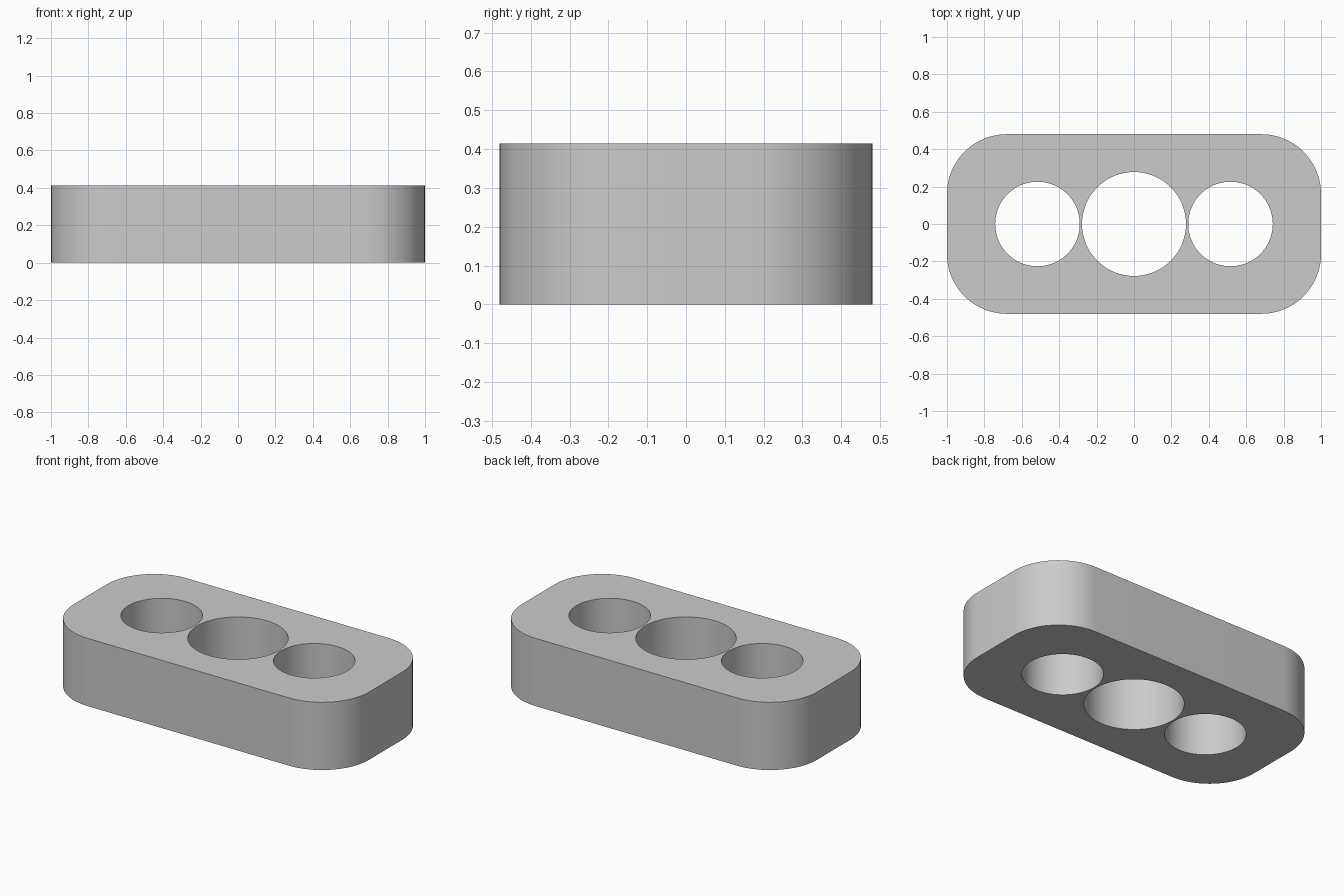
import bpy, bmesh, math
from mathutils import Vector

cube = bpy.data.objects.get("Cube")
if cube:
    bpy.data.objects.remove(cube, do_unlink=True)

HALF_X, HALF_Y, HEIGHT, CORNER = 1.0, 0.48, 0.414, 0.32
HOLES = [(-0.516, 0.226), (0.0, 0.278), (0.516, 0.226)]


def arc(cx, cy, radius, start, sweep, steps):
    angles = [start + sweep * i / steps for i in range(steps + 1)]
    return [Vector((cx + radius * math.cos(a), cy + radius * math.sin(a), 0)) for a in angles]


def add_loop(bm, points):
    verts = [bm.verts.new(p) for p in points]
    for a, b in zip(verts, verts[1:] + verts[:1]):
        bm.edges.new((a, b))


bm = bmesh.new()

# Rounded rectangular outline
outline = []
for i, (sx, sy) in enumerate([(1, 1), (-1, 1), (-1, -1), (1, -1)]):
    outline += arc(sx * (HALF_X - CORNER), sy * (HALF_Y - CORNER), CORNER,
                   i * math.pi / 2, math.pi / 2, 20)
add_loop(bm, outline)

# Three round through holes
for x, radius in HOLES:
    add_loop(bm, arc(x, 0, radius, 0, math.tau, 80)[:-1])

# Fill the profile and extrude it to full height
bmesh.ops.triangle_fill(bm, edges=bm.edges[:], use_beauty=True, normal=(0, 0, 1))
result = bmesh.ops.extrude_face_region(bm, geom=bm.faces[:], use_keep_orig=True)
top = [g for g in result["geom"] if isinstance(g, bmesh.types.BMVert)]
bmesh.ops.translate(bm, verts=top, vec=(0, 0, HEIGHT))
bmesh.ops.recalc_face_normals(bm, faces=bm.faces[:])

mesh = bpy.data.meshes.new("drilled_block")
bm.to_mesh(mesh)
bm.free()
block = bpy.data.objects.new("drilled_block", mesh)
bpy.context.collection.objects.link(block)

# Plain grey material
grey = bpy.data.materials.new("light_grey")
grey.use_nodes = True
grey.diffuse_color = (0.6, 0.6, 0.6, 1)
grey.node_tree.nodes["Principled BSDF"].inputs["Base Color"].default_value = (0.6, 0.6, 0.6, 1)
mesh.materials.append(grey)

# Smooth curved walls with sharp rims
bpy.ops.object.select_all(action="DESELECT")
block.select_set(True)
bpy.context.view_layer.objects.active = block
bpy.ops.object.shade_smooth_by_angle(angle=math.radians(30))
